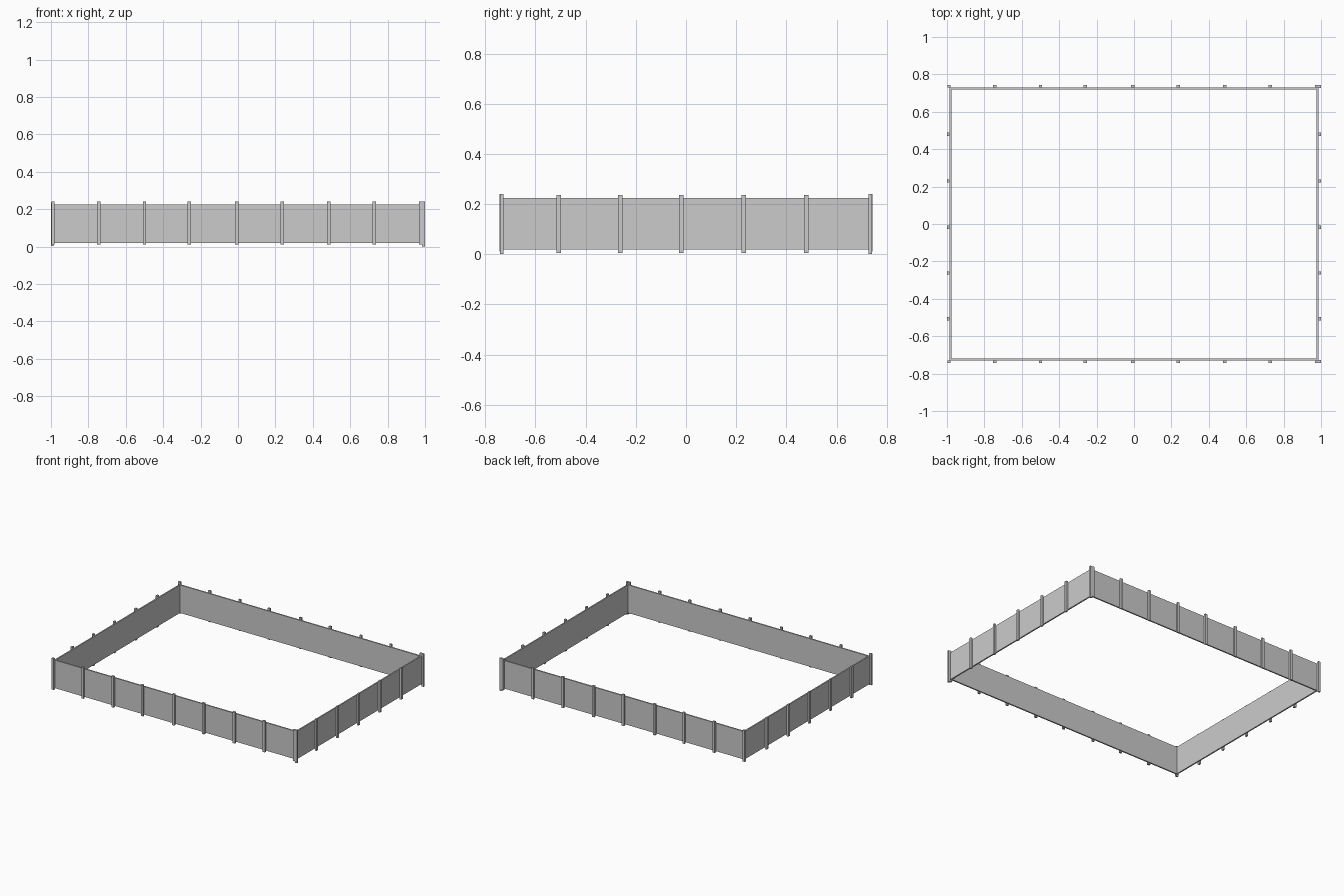
import bpy

if "Cube" in bpy.data.objects:
    bpy.data.objects.remove(bpy.data.objects["Cube"])


def box(name, x0, x1, y0, y1, z0, z1):
    bpy.ops.mesh.primitive_cube_add(size=1, location=((x0 + x1) / 2, (y0 + y1) / 2, (z0 + z1) / 2))
    ob = bpy.context.object
    ob.name = name
    ob.scale = (x1 - x0, y1 - y0, z1 - z0)
    bpy.ops.object.transform_apply(location=False, rotation=False, scale=True)
    return ob


W, D = 0.986, 0.730          # outer faces of the fence panels
T = 0.010                    # panel thickness
Z0, Z1 = 0.019, 0.225        # panel bottom and top
H = 0.009                    # half width of a post

# Four long fence panels
box("front_panel", -W, W, -D, -D + T, Z0, Z1)
box("back_panel", -W, W, D - T, D, Z0, Z1)
box("left_panel", -W, -W + T, -D + T, D - T, Z0, Z1)
box("right_panel", W - T, W, -D + T, D - T, Z0, Z1)

# Posts along the outside of the front and back, corners included
for x in (-0.989, -0.745, -0.50, -0.261, -0.006, 0.236, 0.485, 0.729, 0.976):
    box("front_post", x - H, x + H, -0.743, -D, 0.010, 0.240)
    box("back_post", x - H, x + H, D, 0.743, 0.010, 0.240)

# Posts along the outside of the two sides
for y in (-0.507, -0.262, -0.018, 0.230, 0.480):
    box("left_post", -1.0, -W, y - H, y + H, 0.004, 0.236)
    box("right_post", W, 1.0, y - H, y + H, 0.004, 0.236)

# Far right corner post and near right corner post on the side faces
for y in (-0.735, 0.735):
    box("corner_post", W - 0.001, 1.0, y - 0.007, y + 0.007, 0.0, 0.240)
